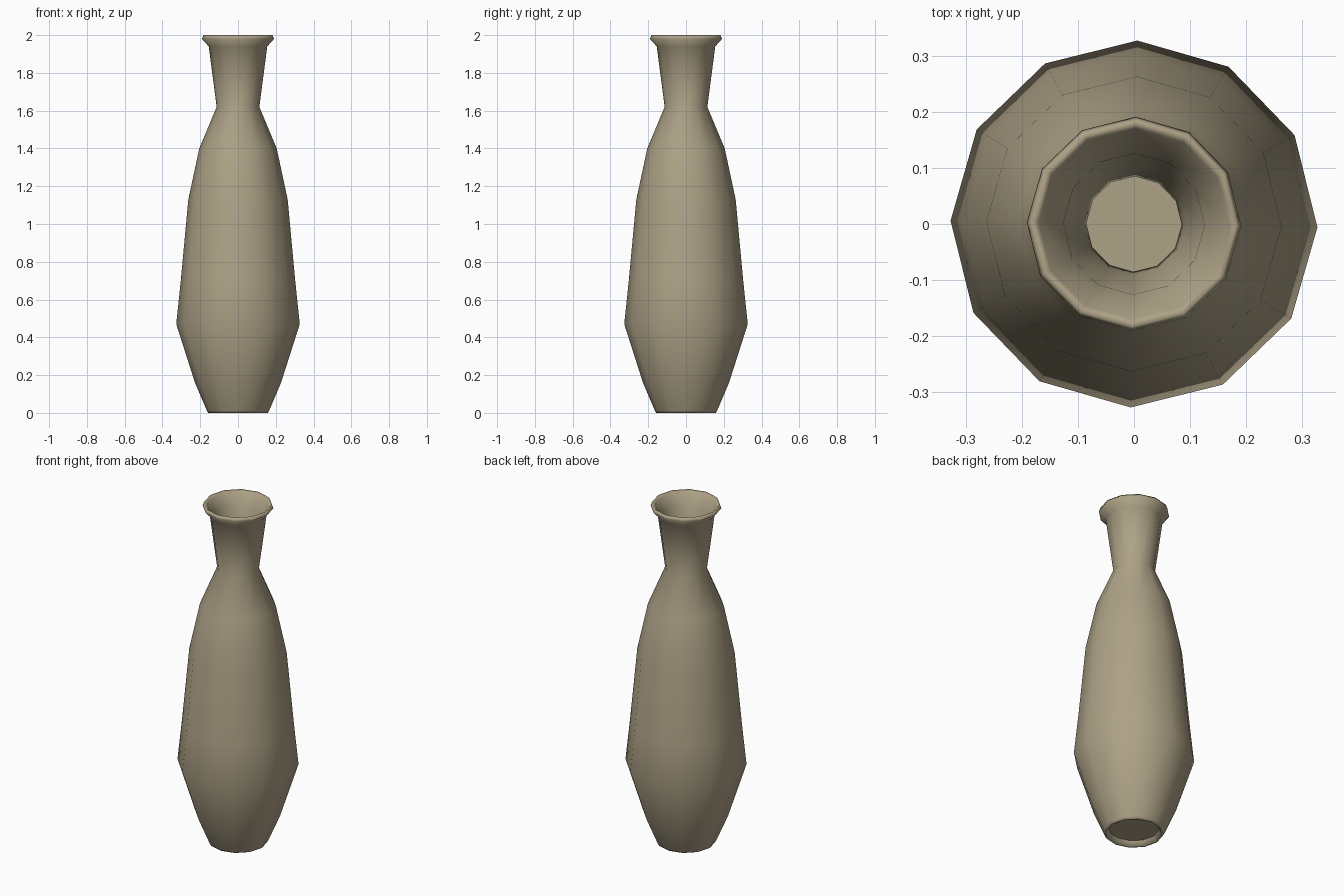
import bpy, bmesh
from math import sin, cos, radians, tau

if "Cube" in bpy.data.objects:
    bpy.data.objects.remove(bpy.data.objects["Cube"])

SIDES = 12
TURN = radians(-1)

# (radius, height): recessed underside, outer wall, rim, inner wall, floor
profile = [
    (0.135, 0.03), (0.15, 0.0), (0.158, 0.0), (0.165, 0.012),
    (0.228, 0.16), (0.327, 0.47), (0.303, 0.70), (0.263, 1.13),
    (0.205, 1.40), (0.113, 1.62), (0.155, 1.94), (0.191, 1.98),
    (0.183, 2.0), (0.170, 1.985), (0.126, 1.92), (0.092, 1.63),
    (0.085, 1.60), (0.185, 1.39), (0.243, 1.12), (0.305, 0.47),
    (0.208, 0.17), (0.15, 0.05),
]

bm = bmesh.new()
rings = []
for r, z in profile:
    rings.append([bm.verts.new((r * cos(tau * i / SIDES + TURN),
                                r * sin(tau * i / SIDES + TURN), z))
                  for i in range(SIDES)])

# Lathed walls
for a, b in zip(rings, rings[1:]):
    for i in range(SIDES):
        j = (i + 1) % SIDES
        bm.faces.new((a[i], a[j], b[j], b[i]))

# Underside and inner floor
bm.faces.new(rings[0][::-1])
bm.faces.new(rings[-1])
bmesh.ops.recalc_face_normals(bm, faces=bm.faces)
for f in bm.faces:
    f.smooth = len(f.verts) == 4

mesh = bpy.data.meshes.new("vase")
bm.to_mesh(mesh)
bm.free()
vase = bpy.data.objects.new("vase", mesh)
bpy.context.collection.objects.link(vase)

# Clay colour
clay = bpy.data.materials.new("clay")
clay.diffuse_color = (0.42, 0.36, 0.24, 1)
clay.use_nodes = True
clay.node_tree.nodes["Principled BSDF"].inputs["Base Color"].default_value = clay.diffuse_color
mesh.materials.append(clay)
